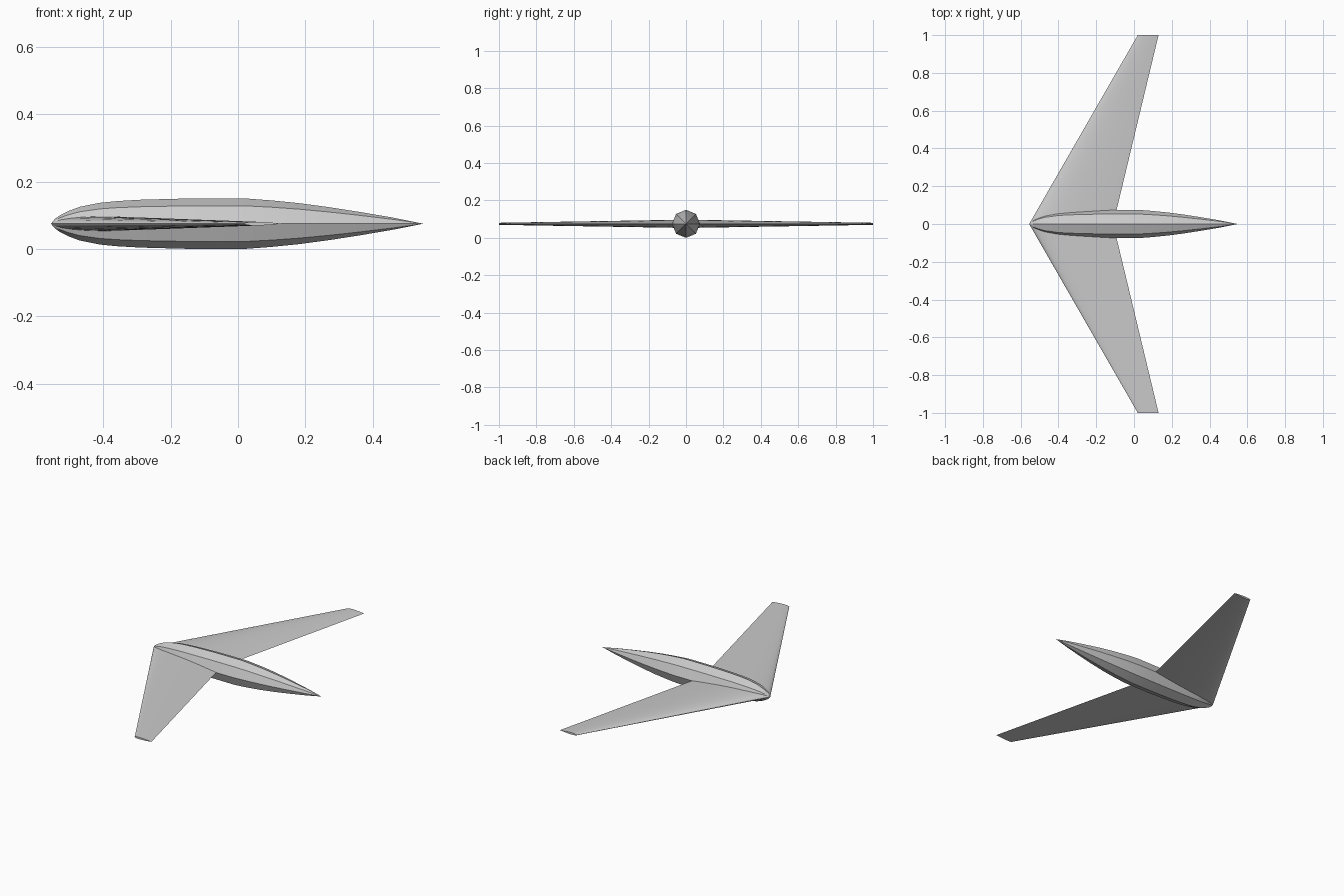
import bpy, bmesh, math

if "Cube" in bpy.data.objects:
    bpy.data.objects.remove(bpy.data.objects["Cube"])

AXIS_Z = 0.075
SIDES = 8

grey = bpy.data.materials.new("light_grey")
grey.use_nodes = True
grey.diffuse_color = (0.6, 0.6, 0.6, 1)
grey.node_tree.nodes["Principled BSDF"].inputs["Base Color"].default_value = (0.6, 0.6, 0.6, 1)


def finish(bm, name, angle):
    bmesh.ops.recalc_face_normals(bm, faces=bm.faces)
    mesh = bpy.data.meshes.new(name)
    bm.to_mesh(mesh)
    bm.free()
    obj = bpy.data.objects.new(name, mesh)
    bpy.context.collection.objects.link(obj)
    mesh.materials.append(grey)
    bpy.ops.object.select_all(action="DESELECT")
    obj.select_set(True)
    bpy.context.view_layer.objects.active = obj
    bpy.ops.object.shade_smooth_by_angle(angle=math.radians(angle))
    return obj


def bridge(bm, a, b):
    n = len(a)
    for i in range(n):
        bm.faces.new((a[i], a[(i + 1) % n], b[(i + 1) % n], b[i]))


# Fuselage: eight-sided body with a blunt nose and a long pointed tail
stations = [(-0.545, 0.013), (-0.53, 0.024), (-0.505, 0.037), (-0.47, 0.05),
            (-0.41, 0.062), (-0.36, 0.067), (-0.29, 0.071), (-0.16, 0.0745),
            (-0.07, 0.075), (0.02, 0.075), (0.1, 0.069), (0.18, 0.061),
            (0.27, 0.049), (0.36, 0.035), (0.46, 0.018)]
bm = bmesh.new()
rings = []
for x, r in stations:
    angles = [math.tau * i / SIDES for i in range(SIDES)]
    rings.append([bm.verts.new((x, r * math.cos(a), AXIS_Z + r * math.sin(a))) for a in angles])
for a, b in zip(rings, rings[1:]):
    bridge(bm, a, b)
for tip_x, ring in ((-0.555, rings[0]), (0.55, rings[-1])):
    tip = bm.verts.new((tip_x, 0, AXIS_Z))
    for i in range(SIDES):
        bm.faces.new((ring[i], ring[(i + 1) % SIDES], tip))
finish(bm, "fuselage", 30)


# Wings: swept, tapered, symmetric airfoil section
def half_thickness(t):
    return 0.5 * (0.2969 * math.sqrt(t) - 0.126 * t - 0.3516 * t**2 + 0.2843 * t**3 - 0.1036 * t**4)


def airfoil(bm, lead, chord, y):
    steps = 16
    ts = [(1 - math.cos(math.pi * i / steps)) / 2 for i in range(steps + 1)]
    loop = [(t, half_thickness(t)) for t in ts] + [(t, -half_thickness(t)) for t in ts[-2:0:-1]]
    return [bm.verts.new((lead + chord * t, y, AXIS_Z + chord * h)) for t, h in loop]


for name, side in (("left_wing", 1), ("right_wing", -1)):
    bm = bmesh.new()
    root = airfoil(bm, -0.555, 0.445, 0)
    tip = airfoil(bm, 0.02, 0.11, side)
    bridge(bm, root, tip)
    bm.faces.new(root)
    bm.faces.new(tip)
    finish(bm, name, 40)
